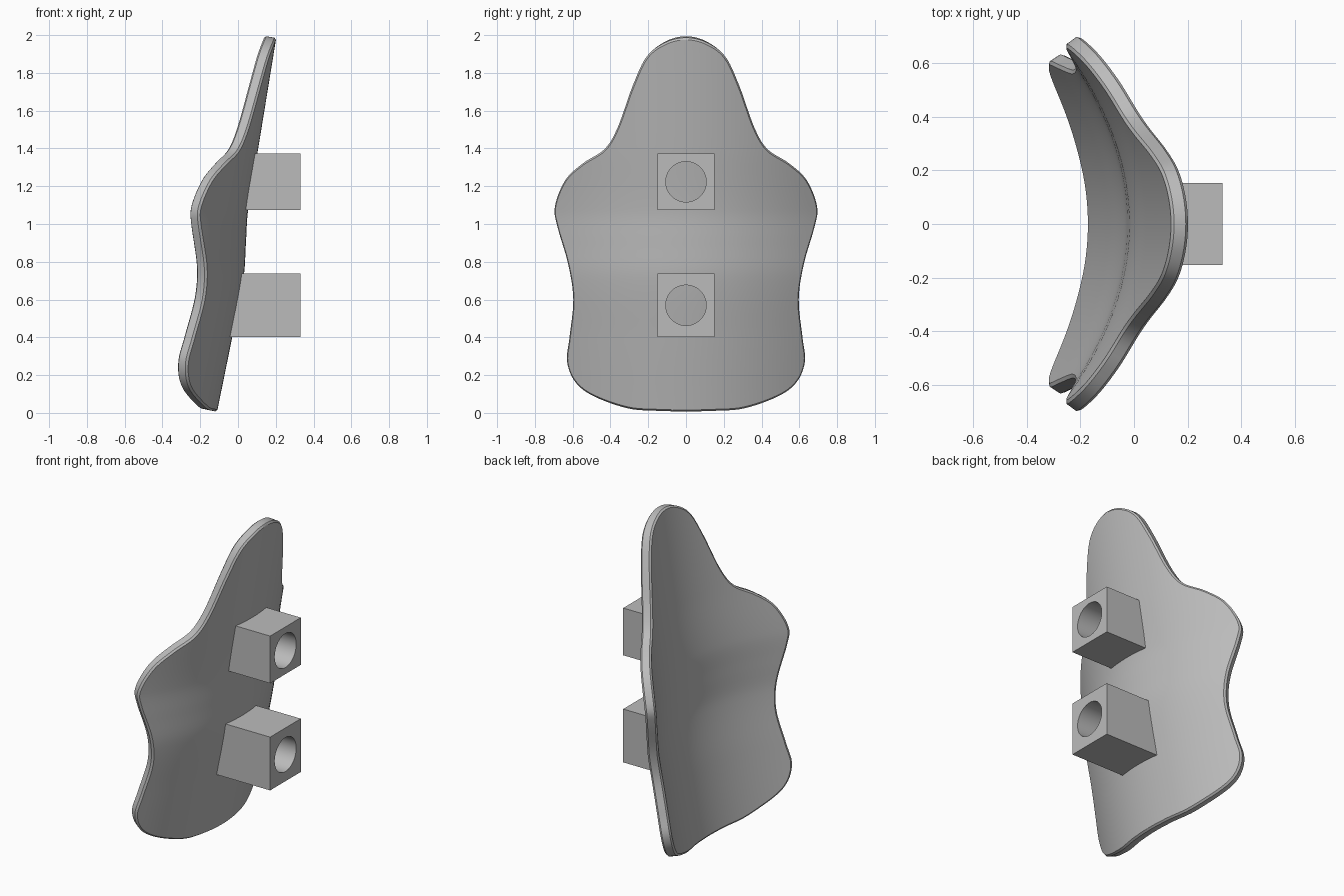
import bpy, bmesh, math
from mathutils import Vector

old = bpy.data.objects.get("Cube")
if old:
    bpy.data.objects.remove(old, do_unlink=True)

grey = bpy.data.materials.new("plain grey")
grey.use_nodes = True
grey.diffuse_color = (0.5, 0.5, 0.5, 1)
grey.node_tree.nodes["Principled BSDF"].inputs["Base Color"].default_value = (0.5, 0.5, 0.5, 1)

THICK, ROUND, CURVE = 0.064, 0.01, 0.525
COLUMNS, STEPS = 32, 6


def spline(points, steps):
    """Smooth curve through 2D points, mirrored across y = 0 at both ends."""
    pts = [Vector(p) for p in points]
    flip = lambda v: Vector((-v.x, v.y))
    ext = [flip(pts[1])] + pts + [flip(pts[-2])]
    out = []
    for a, b, c, d in zip(ext, ext[1:], ext[2:], ext[3:]):
        for k in range(steps):
            t = k / steps
            out.append(0.5 * (2 * b + (c - a) * t + (2 * a - 5 * b + 4 * c - d) * t * t
                              + (3 * b - a - 3 * c + d) * t ** 3))
    return out + [pts[-1]]


# Spine of the plate: x at the centre line against height
SPINE = [(-0.1, -0.132), (0, -0.112), (0.4, -0.031), (0.72, 0.03), (0.9, 0.042),
         (1.07, 0.053), (1.4, 0.107), (2, 0.205), (2.1, 0.222)]


def spine(z):
    slope = lambda i: (SPINE[i + 1][1] - SPINE[i - 1][1]) / (SPINE[i + 1][0] - SPINE[i - 1][0])
    i = 1
    while i < len(SPINE) - 3 and z > SPINE[i + 1][0]:
        i += 1
    (z0, x0), (z1, x1) = SPINE[i], SPINE[i + 1]
    h = z1 - z0
    t = (z - z0) / h
    return (x0 * (1 + 2 * t) * (1 - t) ** 2 + x1 * t * t * (3 - 2 * t)
            + h * slope(i) * t * (1 - t) ** 2 - h * slope(i + 1) * t * t * (1 - t))


def surface(y, z, depth=0):
    """Point on the bowed plate, pushed inwards along its normal."""
    e = 0.01
    normal = Vector((1, 2 * CURVE * y, -(spine(z + e) - spine(z - e)) / (2 * e))).normalized()
    return Vector((spine(z) - CURVE * y * y, y, z)) - normal * depth


def finish(name, bm):
    bmesh.ops.remove_doubles(bm, verts=bm.verts, dist=0.0001)
    bmesh.ops.recalc_face_normals(bm, faces=bm.faces)
    mesh = bpy.data.meshes.new(name)
    bm.to_mesh(mesh)
    bm.free()
    obj = bpy.data.objects.new(name, mesh)
    bpy.context.collection.objects.link(obj)
    mesh.materials.append(grey)
    bpy.ops.object.select_all(action="DESELECT")
    obj.select_set(True)
    bpy.context.view_layer.objects.active = obj
    bpy.ops.object.shade_smooth_by_angle(angle=math.radians(32))


def bridge(bm, first, second, closed=False):
    n = len(first)
    for i in range(n if closed else n - 1):
        j = (i + 1) % n
        bm.faces.new((first[i], first[j], second[j], second[i]))


# Bowed plate: half outline from top to bottom, as (half width, height)
half = spline([(0, 1.985), (0.11, 1.96), (0.21, 1.885), (0.285, 1.73), (0.365, 1.51),
               (0.435, 1.395), (0.55, 1.32), (0.645, 1.23), (0.7, 1.09), (0.685, 0.98),
               (0.63, 0.79), (0.602, 0.6), (0.622, 0.4), (0.635, 0.27), (0.59, 0.16),
               (0.49, 0.085), (0.31, 0.022), (0.15, 0.009), (0, 0.006)], STEPS)


def inset(points, amount):
    out = []
    for i, p in enumerate(points):
        d = points[min(i + 1, len(points) - 1)] - points[max(i - 1, 0)]
        if i in (0, len(points) - 1):
            d = Vector((1 if i == 0 else -1, 0))
        d.normalize()
        out.append(p + Vector((d.y, -d.x)) * amount)
    return out


bm = bmesh.new()
inner = inset(half, ROUND)
for depth in (0, THICK):
    rows = [[bm.verts.new(surface(p.x * (2 * c / COLUMNS - 1), p.y, depth))
             for c in range(COLUMNS + 1)] for p in inner]
    for a, b in zip(rows, rows[1:]):
        bridge(bm, a, b)

# Rim of the plate with softened edges
for side in (-1, 1):
    strips = [[bm.verts.new(surface(side * p.x, p.y, depth)) for p in line]
              for line, depth in ((inner, 0), (half, ROUND), (half, THICK - ROUND), (inner, THICK))]
    for a, b in zip(strips, strips[1:]):
        bridge(bm, a, b)
bmesh.ops.dissolve_degenerate(bm, edges=bm.edges, dist=0.0001)
finish("curved_plate", bm)

# Square mounts with round sockets, seated in the plate
FACE_X, HALF_WIDTH, RADIUS, SEGMENTS = 0.33, 0.152, 0.107, 48
for name, low, high in (("lower_mount", 0.402, 0.737), ("upper_mount", 1.075, 1.372)):
    bm = bmesh.new()
    mid, tall = (low + high) / 2, (high - low) / 2
    square, circle = [], []
    for k in range(SEGMENTS):
        c, s = math.cos(math.tau * k / SEGMENTS), math.sin(math.tau * k / SEGMENTS)
        m = max(abs(c), abs(s))
        square.append((HALF_WIDTH * c / m, mid + tall * s / m))
        circle.append((RADIUS * c, mid + RADIUS * s))
    loops = [[bm.verts.new(surface(y, z) - Vector((0.02, 0, 0))) for y, z in square]]
    loops += [[bm.verts.new((FACE_X, y, z)) for y, z in ring] for ring in (square, circle)]
    loops += [[bm.verts.new(surface(y, z) - Vector((0.02, 0, 0))) for y, z in circle]]
    for a, b in zip(loops, loops[1:] + loops[:1]):
        bridge(bm, a, b, closed=True)
    finish(name, bm)
